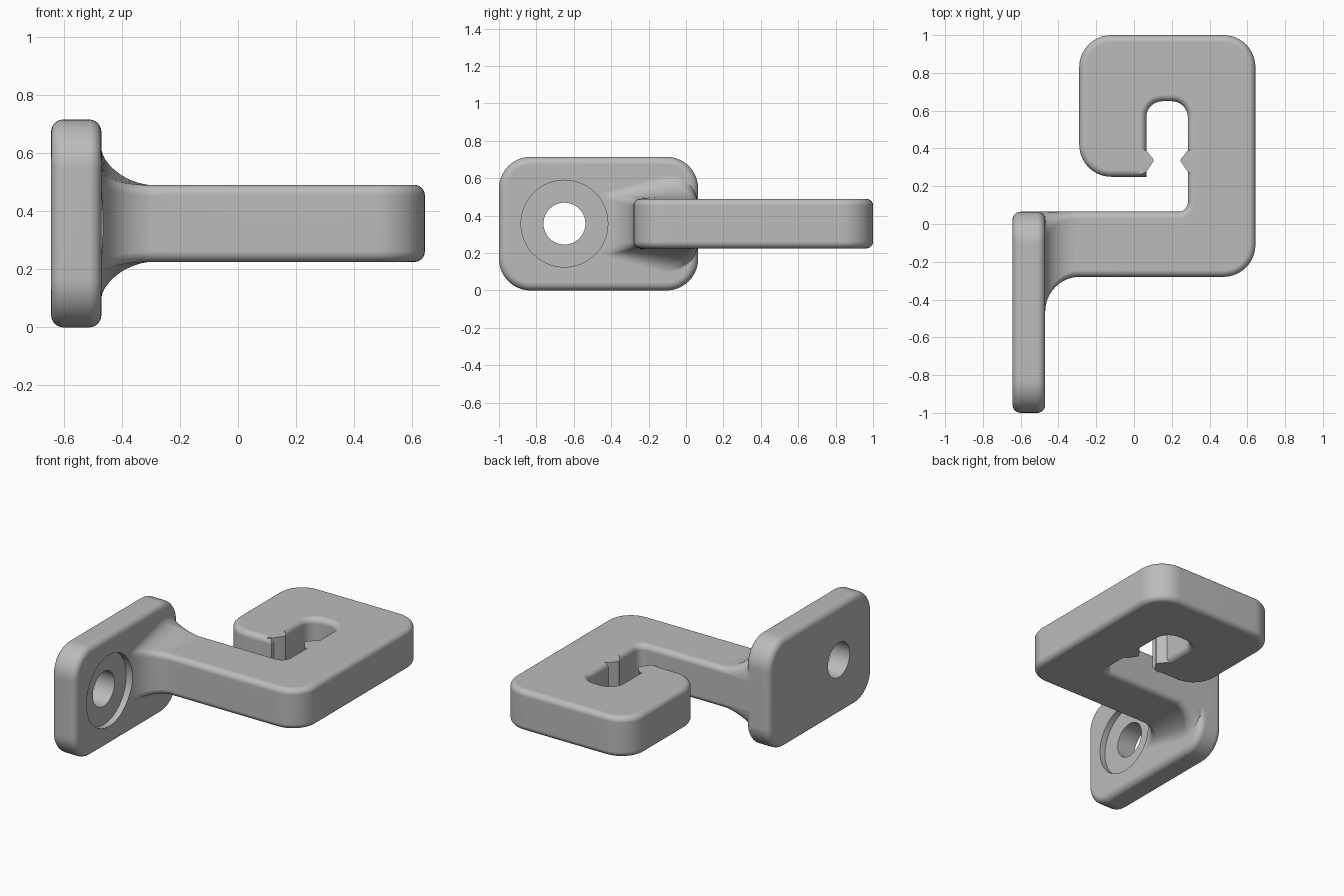
import bpy, bmesh, math
from mathutils import Vector

cube = bpy.data.objects.get("Cube")
if cube:
    bpy.data.objects.remove(cube, do_unlink=True)

grey = bpy.data.materials.new("plain grey")
grey.use_nodes = True
GREY = (0.5, 0.5, 0.5, 1)
grey.diffuse_color = GREY
grey.node_tree.nodes["Principled BSDF"].inputs["Base Color"].default_value = GREY


def rounded(corners, segs=10):
    """Outline with an arc of radius r at every (a, b, r) corner."""
    out = []
    for i, (a, b, r) in enumerate(corners):
        p = Vector((a, b))
        if r == 0:
            out.append(p)
            continue
        u = (Vector(corners[i - 1][:2]) - p).normalized()
        v = (Vector(corners[(i + 1) % len(corners)][:2]) - p).normalized()
        half = u.angle(v) / 2
        centre = p + (u + v).normalized() * (r / math.sin(half))
        start = p + u * (r / math.tan(half)) - centre
        sweep = start.angle_signed(p + v * (r / math.tan(half)) - centre)
        for k in range(segs + 1):
            t = -sweep * k / segs
            out.append(centre + Vector((start.x * math.cos(t) - start.y * math.sin(t),
                                        start.x * math.sin(t) + start.y * math.cos(t))))
    return out


def loft(name, rings, bevel=0):
    """Skin equal rings of 3D points, cap both ends, round the cap rims."""
    bm = bmesh.new()
    loops = [[bm.verts.new(p) for p in ring] for ring in rings]
    for lo, hi in zip(loops, loops[1:]):
        for i in range(len(lo)):
            bm.faces.new((lo[i - 1], lo[i], hi[i], hi[i - 1]))
    caps = [bm.faces.new(loops[0]), bm.faces.new(loops[-1])]
    bmesh.ops.recalc_face_normals(bm, faces=bm.faces)
    if bevel:
        rim = [e for f in caps for e in f.edges]
        bmesh.ops.bevel(bm, geom=rim, offset=bevel, segments=6, profile=0.5,
                        affect='EDGES', clamp_overlap=False)
    mesh = bpy.data.meshes.new(name)
    bm.to_mesh(mesh)
    bm.free()
    mesh.materials.append(grey)
    obj = bpy.data.objects.new(name, mesh)
    bpy.context.collection.objects.link(obj)
    return obj


def along_x(pts, x):
    return [(x, p.x, p.y) for p in pts]


def along_z(pts, z):
    return [(p.x, p.y, z) for p in pts]


def combine(target, tool, operation):
    tool.hide_render = True
    bpy.context.view_layer.objects.active = target
    mod = target.modifiers.new(operation.title(), 'BOOLEAN')
    mod.operation, mod.solver, mod.object = operation, 'EXACT', tool
    bpy.ops.object.modifier_apply(modifier=mod.name)
    bpy.data.objects.remove(tool, do_unlink=True)


LEFT, FACE, BACK = -0.643, -0.47, 0.065
MID, HALF = 0.3575, 0.1325
LOW, HIGH = MID - HALF, MID + HALF

# Wall plate
plate = rounded([(-1, 0, 0.17), (BACK, 0, 0.17), (BACK, 2 * MID, 0.17), (-1, 2 * MID, 0.17)])
bracket = loft("wall_hook", [along_x(plate, LEFT), along_x(plate, FACE)], 0.042)

# Arm curling round into the hook
arm = rounded([(-0.56, -0.28, 0), (0.643, -0.28, 0.17), (0.643, 1, 0.17), (-0.29, 1, 0.17),
               (-0.29, 0.25, 0.17), (0.065, 0.25, 0), (0.065, 0.65, 0.085),
               (0.285, 0.65, 0.085), (0.285, BACK, 0.05), (-0.56, BACK, 0)])
combine(bracket, loft("arm", [along_z(arm, LOW), along_z(arm, HIGH)], 0.036), 'UNION')

# Flared root, tallest at the back and spreading forward on the plate
R = 0.185
rings = []
for k in range(15):
    t = R * (1 - math.cos(k / 14 * math.pi / 2))
    s = R - math.sqrt(R * R - (R - t) ** 2)
    front, tip, root = -0.279 - s, HALF - 0.001 + 0.17 * s, HALF - 0.001 + s
    back_r = 0.036 + 0.13 * s / R
    ring = rounded([(front, MID - tip, 0.036), (BACK - 0.001, MID - root, back_r),
                    (BACK - 0.001, MID + root, back_r), (front, MID + tip, 0.036)])
    if k == 0:
        rings.append(along_x(ring, FACE - 0.06))
    rings.append(along_x(ring, FACE + t))
combine(bracket, loft("arm_root", rings), 'UNION')

# Pair of snap bumps in the slot
for wall, side in ((0.065, 1), (0.285, -1)):
    bump = [(wall - side * 0.036, 0.26, 0), (wall, 0.275, 0.03), (wall + side * 0.042, 0.338, 0.015),
            (wall, 0.39, 0.03), (wall - side * 0.036, 0.4, 0)]
    pts = rounded(bump, 6)
    combine(bracket, loft("snap_bump", [along_z(pts, LOW + 0.001), along_z(pts, HIGH - 0.001)]), 'UNION')

# Screw hole and shallow counterbore
for radius, start in ((0.112, -0.8), (0.232, FACE - 0.04)):
    ring = [Vector((-0.65 + radius * math.cos(i * math.tau / 64),
                    MID + radius * math.sin(i * math.tau / 64))) for i in range(64)]
    combine(bracket, loft("screw_cutter", [along_x(ring, start), along_x(ring, -0.3)]), 'DIFFERENCE')

# Smooth shading with crisp creases
bpy.ops.object.select_all(action='DESELECT')
bracket.select_set(True)
bpy.context.view_layer.objects.active = bracket
bpy.ops.object.shade_smooth_by_angle(angle=math.radians(30))
weighted = bracket.modifiers.new("Even shading", 'WEIGHTED_NORMAL')
weighted.keep_sharp = True
